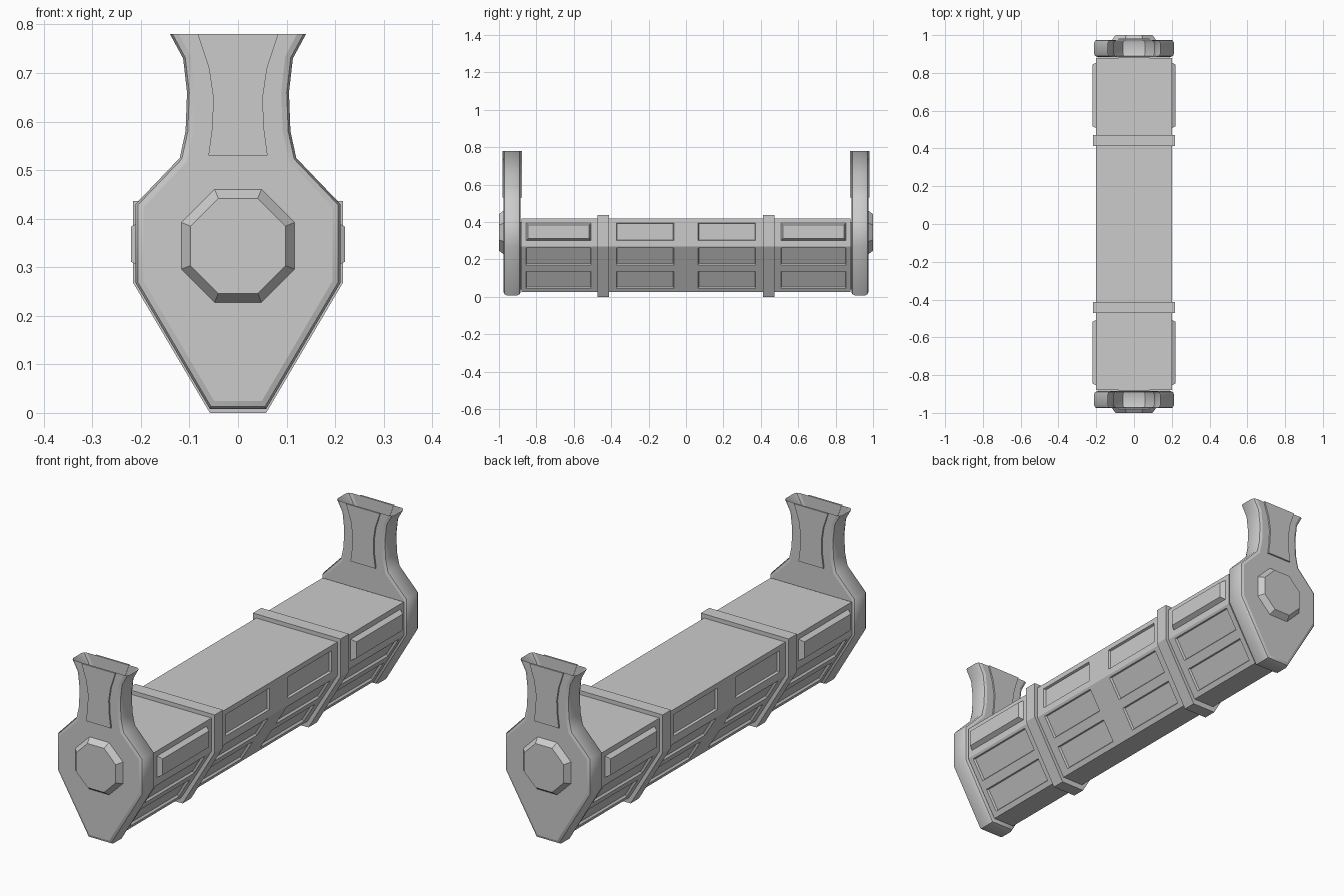
import bpy, bmesh, math
from mathutils import Matrix

cube = bpy.data.objects.get("Cube")
if cube:
    bpy.data.objects.remove(cube, do_unlink=True)

grey = bpy.data.materials.new("plain_grey")
grey.use_nodes = True
colour = (0.6, 0.6, 0.6, 1)
grey.diffuse_color = colour
grey.node_tree.nodes["Principled BSDF"].inputs["Base Color"].default_value = colour


def finish(name, bm):
    mesh = bpy.data.meshes.new(name)
    bm.to_mesh(mesh)
    bm.free()
    mesh.materials.append(grey)
    obj = bpy.data.objects.new(name, mesh)
    bpy.context.collection.objects.link(obj)
    return obj


def prism(half, y0, y1):
    """Solid with an x-symmetric outline, given from bottom to top on +x."""
    outline = half + [(-x, z) for x, z in reversed(half)]
    bm = bmesh.new()
    face = bm.faces.new([bm.verts.new((x, y0, z)) for x, z in outline])
    result = bmesh.ops.extrude_face_region(bm, geom=[face])
    moved = [v for v in result["geom"] if isinstance(v, bmesh.types.BMVert)]
    bmesh.ops.translate(bm, verts=moved, vec=(0, y1 - y0, 0))
    bmesh.ops.recalc_face_normals(bm, faces=bm.faces)
    return bm


def side_faces(bm):
    return [f for f in bm.faces if abs(f.normal.x) > 0.5]


def cut(bm, point, normal):
    faces = side_faces(bm)
    geom = list({e for f in faces for e in f.edges} | {v for f in faces for v in f.verts})
    bmesh.ops.bisect_plane(bm, geom=faces + geom, plane_co=point, plane_no=normal)
    bm.normal_update()


# Main trough, its sides gridded into panel faces
bm = prism([(0.052, 0.025), (0.2, 0.27), (0.2, 0.418)], -0.88, 0.88)
rows = [(0.045, 0.135), (0.17, 0.26), (0.30, 0.395)]
columns = [(0.065, 0.372), (0.507, 0.855)]
for row in rows:
    for z in row:
        cut(bm, (0, 0, z), (0, 0, 1))
for column in columns:
    for y in column:
        for s in (-1, 1):
            cut(bm, (0, s * y, 0), (0, 1, 0))


def within(value, spans):
    return any(a < value < b for a, b in spans)


recessed, raised = [], []
for f in side_faces(bm):
    c = f.calc_center_median()
    if within(c.z, rows) and within(abs(c.y), columns):
        outer_top = c.z > 0.3 and abs(c.y) > 0.5
        (raised if outer_top else recessed).append(f)
bmesh.ops.inset_individual(bm, faces=recessed, thickness=0.005, depth=-0.01)
bmesh.ops.inset_individual(bm, faces=raised, thickness=0.016, depth=0.02)
finish("trough_body", bm)

# Straps around the trough
for s, label in ((-1, "front"), (1, "back")):
    strap = [(0.058, 0), (0.216, 0.268), (0.216, 0.436)]
    finish(label + "_strap", prism(strap, s * 0.413, s * 0.472))

PLATE = [(0.058, 0.008), (0.211, 0.268), (0.211, 0.43), (0.12, 0.525),
         (0.108, 0.58), (0.105, 0.66), (0.113, 0.73), (0.14, 0.78)]
NECK = [(0.061, 0.53), (0.053, 0.59), (0.051, 0.65), (0.06, 0.71), (0.083, 0.78)]


def end_plate(s, label):
    # Hollow shell, open at the top of the flared neck
    bm = prism(PLATE, s * 0.885, s * 0.975)
    top = [f for f in bm.faces if f.normal.z > 0.9 and f.calc_center_median().z > 0.77]
    bmesh.ops.delete(bm, geom=top, context="FACES")
    rim = [e for e in bm.edges if not e.is_boundary
           and abs(e.verts[0].co.y - e.verts[1].co.y) < 0.001]
    bmesh.ops.bevel(bm, geom=rim, offset=0.016, segments=2, profile=0.5,
                    affect="EDGES")
    bm.normal_update()
    for f in bm.faces:
        f.smooth = True
    for e in bm.edges:
        flat = any(abs(f.normal.y) > 0.99 for f in e.link_faces)
        e.smooth = not flat and e.calc_face_angle(0) < math.radians(44)
    finish(label + "_end_plate", bm)

    # Raised panels on both faces of the neck
    finish(label + "_neck_outer_panel", prism(NECK, s * 0.974, s * 0.982))
    finish(label + "_neck_inner_panel", prism(NECK, s * 0.878, s * 0.886))

    # Tapered octagonal boss
    bm = bmesh.new()
    grow = 1 / math.cos(math.pi / 8)
    bmesh.ops.create_cone(bm, cap_ends=True, segments=8, radius1=0.12 * grow,
                          radius2=0.098 * grow, depth=0.03)
    turn = Matrix.Rotation(math.pi / 8, 4, "Z")
    tilt = Matrix.Rotation(-s * math.pi / 2, 4, "X")
    place = Matrix.Translation((0, s * 0.985, 0.344))
    bmesh.ops.transform(bm, matrix=place @ tilt @ turn, verts=bm.verts)
    finish(label + "_boss", bm)

    # Short collar joining plate and trough
    collar = [(0.05, 0.04), (0.188, 0.27), (0.188, 0.4)]
    finish(label + "_collar", prism(collar, s * 0.87, s * 0.888))


for s, label in ((-1, "front"), (1, "back")):
    end_plate(s, label)
